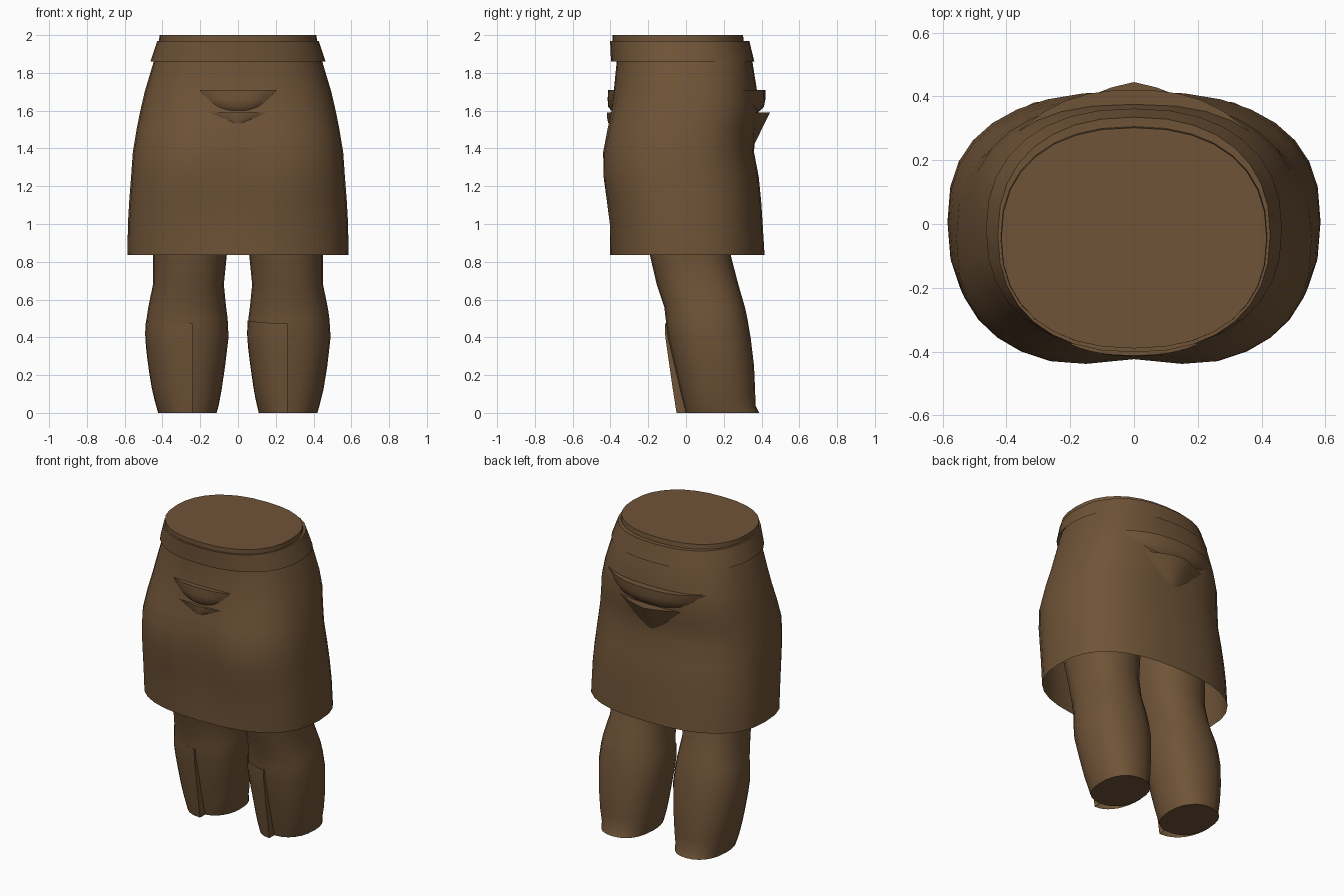
import bpy, bmesh, math

if "Cube" in bpy.data.objects:
    bpy.data.objects.remove(bpy.data.objects["Cube"])

brown = bpy.data.materials.new("brown cloth")
brown.diffuse_color = (0.16, 0.088, 0.039, 1)
brown.use_nodes = True
brown.node_tree.nodes["Principled BSDF"].inputs["Base Color"].default_value = brown.diffuse_color


def finish(name, verts, faces, angle=40):
    mesh = bpy.data.meshes.new(name)
    mesh.from_pydata(verts, [], faces)
    bm = bmesh.new()
    bm.from_mesh(mesh)
    bmesh.ops.recalc_face_normals(bm, faces=bm.faces)
    bm.to_mesh(mesh)
    bm.free()
    mesh.materials.append(brown)
    ob = bpy.data.objects.new(name, mesh)
    bpy.context.collection.objects.link(ob)
    bpy.ops.object.select_all(action='DESELECT')
    ob.select_set(True)
    bpy.context.view_layer.objects.active = ob
    bpy.ops.object.shade_smooth_by_angle(angle=math.radians(angle))
    return ob


def grid_faces(rows, cols):
    return [(r * cols + i, r * cols + i + 1, (r + 1) * cols + i + 1, (r + 1) * cols + i)
            for r in range(rows - 1) for i in range(cols - 1)]


def ring_point(row, a, power):
    """Point at angle a on a rounded section: z, x min, x max, y min, y max."""
    z, x0, x1, y0, y1 = row
    c, s = math.cos(a), math.sin(a)
    f = lambda v: math.copysign(abs(v) ** (2 / power), v)
    return [(x0 + x1) / 2 + (x1 - x0) / 2 * f(c), (y0 + y1) / 2 + (y1 - y0) / 2 * f(s), z]


def loft(name, rows, n=28, power=2.2, cap_first=False, cap_last=False, shape=None):
    verts = []
    for row in rows:
        for i in range(n):
            p = ring_point(row, 2 * math.pi * i / n, power)
            verts.append(shape(p) if shape else p)
    faces = [(r * n + i, r * n + (i + 1) % n, (r + 1) * n + (i + 1) % n, (r + 1) * n + i)
             for r in range(len(rows) - 1) for i in range(n)]
    if cap_first:
        faces.append(tuple(range(n)))
    if cap_last:
        faces.append(tuple(range((len(rows) - 1) * n, len(rows) * n)))
    return finish(name, verts, faces)


# Skirt, open at the hem, with a shallow dip down the middle of the front
def front_dip(p):
    x, y, z = p
    if y < 0:
        strength = max(0, 1 - abs(z - 1.27) / 0.42)
        y += 0.045 * strength * math.exp(-(x / 0.15) ** 2)
    return (x, y, z)


skirt_profile = [(0.835, 0.585, -0.402, 0.416), (1.0, 0.583, -0.415, 0.406),
                 (1.12, 0.576, -0.435, 0.398), (1.25, 0.566, -0.458, 0.385),
                 (1.38, 0.557, -0.457, 0.36), (1.5, 0.537, -0.43, 0.368),
                 (1.6, 0.517, -0.404, 0.385), (1.7, 0.494, -0.383, 0.377),
                 (1.87, 0.443, -0.366, 0.35), (1.96, 0.41, -0.37, 0.32)]
loft("skirt", [(z, -w, w, a, b) for z, w, a, b in skirt_profile], 32, 2.5, shape=front_dip)

# Waistband and the closed waist above it
loft("waistband", [(1.9, -0.43, 0.43, -0.36, 0.34), (1.86, -0.464, 0.464, -0.397, 0.362),
                   (1.97, -0.427, 0.427, -0.402, 0.335), (1.97, -0.41, 0.41, -0.38, 0.30)],
     32, 2.3)
loft("waist", [(1.93, -0.42, 0.42, -0.39, 0.31), (2.0, -0.416, 0.416, -0.39, 0.302)],
     32, 2.3, cap_last=True)

# Legs, mirrored
leg_profile = [(0.0, 0.113, 0.42, 0.0, 0.387), (0.04, 0.102, 0.432, -0.01, 0.368),
               (0.12, 0.087, 0.452, -0.03, 0.366), (0.25, 0.068, 0.473, -0.06, 0.36),
               (0.40, 0.050, 0.49, -0.095, 0.342), (0.50, 0.055, 0.484, -0.108, 0.325),
               (0.56, 0.063, 0.475, -0.115, 0.312), (0.68, 0.075, 0.45, -0.155, 0.277),
               (0.83, 0.060, 0.45, -0.19, 0.238), (1.05, 0.03, 0.47, -0.24, 0.23),
               (1.3, 0.01, 0.48, -0.28, 0.22)]


def leg_rows(side):
    return [(z, min(a * side, b * side), max(a * side, b * side), c, d)
            for z, a, b, c, d in leg_profile]


def section(rows, z):
    """Leg section interpolated at height z."""
    for lo, hi in zip(rows, rows[1:]):
        if lo[0] <= z <= hi[0]:
            t = (z - lo[0]) / (hi[0] - lo[0])
            return [p + (q - p) * t for p, q in zip(lo, hi)]


# Shin plate: wraps the left front quarter of a leg and stands off towards the foot
def shin_plate(name, rows, x_edge):
    verts, n, levels = [], 10, 8
    for k in range(levels):
        t = k / (levels - 1)
        for j in range(n):
            u = j / (n - 1)
            z = t * (0.49 - 0.018 * u)
            a = math.pi * (1 + 0.5 * u)
            row = section(rows, z)
            x, y, _ = ring_point(row, a, 2.25)
            x = row[1] + (x - row[1]) * (x_edge - row[1]) / ((row[2] - row[1]) / 2)
            lift = 0.008 + 0.042 * (1 - t)
            verts.append((x - 0.003 * (1 - u), y - lift * math.sin(math.pi / 2 * u) ** 0.7, z))
        # folded edge running back to the leg
        verts.append((x_edge, row[3] + 0.015, z))
    finish(name, verts, grid_faces(levels, n + 1))


for side, label, edge in ((1, "right", 0.263), (-1, "left", -0.24)):
    rows = leg_rows(side)
    loft("leg_" + label, rows, 24, 2.25, cap_first=True, cap_last=True)
    shin_plate("shin_plate_" + label, rows, edge)


# Folded pouches: each has a flat upper rim and tapers down into the skirt
def pouch(name, rows, direction, fullness):
    n = 12
    verts = []
    for z, width, edge, middle in rows:
        for i in range(n + 1):
            u = 2 * i / n - 1
            verts.append((u * width,
                          direction * (edge + (middle - edge) * (1 - abs(u) ** fullness)), z))
    faces = grid_faces(len(rows), n + 1)
    faces.append(tuple(range(n + 1)))
    finish(name, verts, faces)


pouch("back_pouch", [(1.71, 0.42, 0.23, 0.42), (1.66, 0.40, 0.23, 0.42),
                     (1.62, 0.36, 0.23, 0.412), (1.58, 0.30, 0.22, 0.37)], 1, 2.6)
pouch("back_fold", [(1.59, 0.43, 0.235, 0.445), (1.50, 0.34, 0.25, 0.40),
                    (1.40, 0.18, 0.27, 0.352)], 1, 1.4)
pouch("front_pouch", [(1.71, 0.205, 0.375, 0.412), (1.66, 0.16, 0.385, 0.415),
                      (1.62, 0.11, 0.388, 0.412), (1.60, 0.07, 0.385, 0.395)], -1, 2.6)
pouch("front_fold", [(1.59, 0.155, 0.395, 0.418), (1.565, 0.10, 0.40, 0.418),
                     (1.535, 0.03, 0.40, 0.412)], -1, 1.3)
